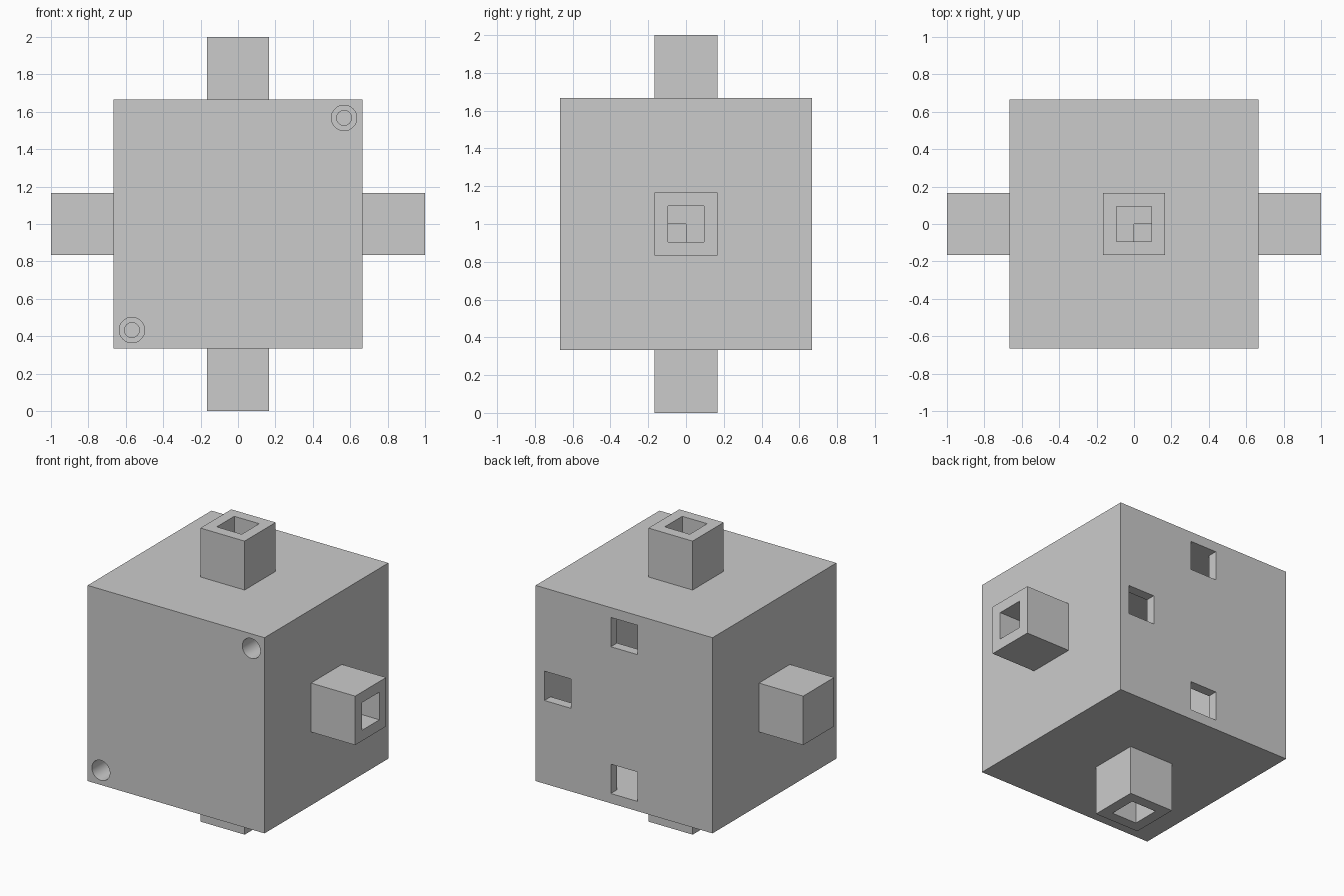
import bpy, bmesh
from math import radians
from mathutils import Matrix, Vector

if "Cube" in bpy.data.objects:
    bpy.data.objects.remove(bpy.data.objects["Cube"])

CENTRE = Vector((0, 0, 1))
HALF, INNER = 2 / 3, 0.6      # outer and inner half sizes of the hollow block
ARM, BORE = 1 / 6, 0.094      # half widths of the arms and of their sockets


def finish(name, bm):
    bmesh.ops.recalc_face_normals(bm, faces=bm.faces)
    mesh = bpy.data.meshes.new(name)
    bm.to_mesh(mesh)
    bm.free()
    ob = bpy.data.objects.new(name, mesh)
    bpy.context.collection.objects.link(ob)
    return ob


def box(name, lo, hi, turn=0):
    """Box between two corners given relative to the centre, turned about y."""
    lo, hi = Vector(lo), Vector(hi)
    bm = bmesh.new()
    bmesh.ops.create_cube(bm, size=1)
    for v in bm.verts:
        v.co = (lo + hi) / 2 + v.co * (hi - lo)
    bm.transform(Matrix.Translation(CENTRE) @ Matrix.Rotation(radians(-turn), 4, 'Y'))
    return finish(name, bm)


def rod(name, x, z, r, y0, y1):
    """Round cutter lying along y."""
    bm = bmesh.new()
    bmesh.ops.create_cone(bm, cap_ends=True, segments=32, radius1=r, radius2=r, depth=y1 - y0)
    bm.transform(Matrix.Translation(CENTRE + Vector((x, (y0 + y1) / 2, z)))
                 @ Matrix.Rotation(radians(90), 4, 'X'))
    return finish(name, bm)


def prism(name, profile, y0, y1):
    bm = bmesh.new()
    face = bm.faces.new([bm.verts.new(CENTRE + Vector((x, y0, z))) for x, z in profile])
    new = bmesh.ops.extrude_face_region(bm, geom=[face])['geom']
    bmesh.ops.translate(bm, vec=(0, y1 - y0, 0),
                        verts=[g for g in new if isinstance(g, bmesh.types.BMVert)])
    return finish(name, bm)


def combine(body, other, operation):
    other.hide_render = True
    mod = body.modifiers.new(operation.lower(), 'BOOLEAN')
    mod.operation, mod.solver, mod.object = operation, 'EXACT', other
    bpy.context.view_layer.objects.active = body
    bpy.ops.object.modifier_apply(modifier=mod.name)
    bpy.data.objects.remove(other)


block = box("connector_block", (-HALF,) * 3, (HALF,) * 3)

# Four square arms around the y axis
for turn in (0, 90, 180, 270):
    combine(block, box("arm", (0.5, -ARM, -ARM), (1, ARM, ARM), turn), 'UNION')

# Hollow inside, leaving two corner posts for the screw holes
P = 0.46
combine(block, prism("cavity", [(-INNER, INNER), (-INNER, -P), (-P, -P), (-P, -INNER),
                                (INNER, -INNER), (INNER, P), (P, P), (P, INNER)],
                     -INNER, INNER), 'DIFFERENCE')

for turn in (0, 90, 180, 270):
    # Arm socket, small wiring hole in its corner, and square window in the back
    combine(block, box("socket", (HALF, -BORE, -BORE), (1.1, BORE, BORE), turn), 'DIFFERENCE')
    combine(block, box("wire_hole", (0.55, -BORE, -BORE), (0.7, 0, 0), turn), 'DIFFERENCE')
    combine(block, box("window", (0.4, 0.55, -0.1), (0.6, 0.8, 0.1), turn), 'DIFFERENCE')

# Counterbored screw holes in opposite front corners
for s in (1, -1):
    combine(block, rod("screw_head", s * 0.567, s * 0.567, 0.068, -0.8, -0.45), 'DIFFERENCE')
    combine(block, rod("screw_shaft", s * 0.567, s * 0.567, 0.04, -0.5, 0.3), 'DIFFERENCE')

block.select_set(True)
bpy.context.view_layer.objects.active = block
bpy.ops.object.shade_smooth_by_angle(angle=radians(30))
